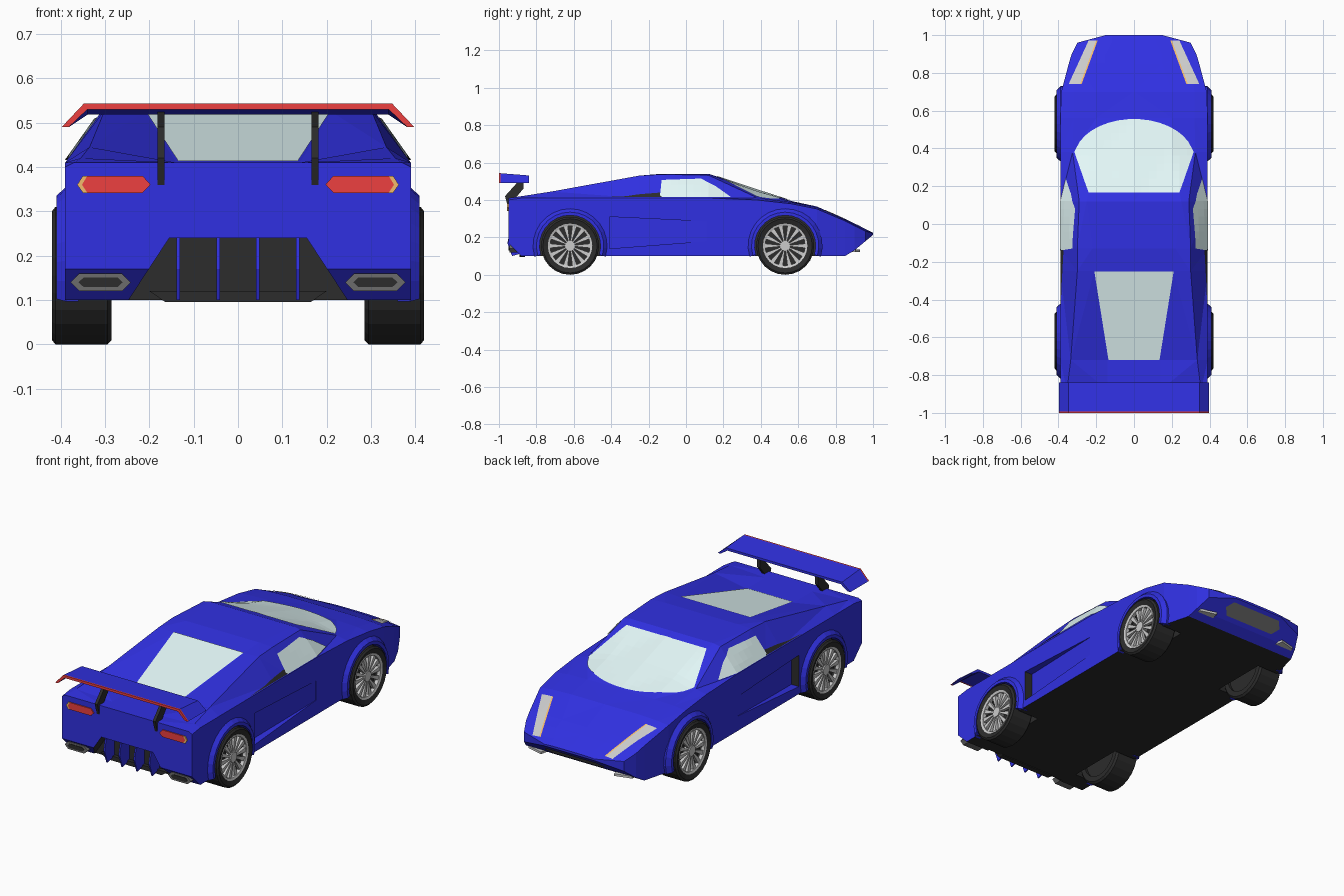
import bpy, bmesh, math
from mathutils import Vector
from mathutils.bvhtree import BVHTree

if "Cube" in bpy.data.objects:
    bpy.data.objects.remove(bpy.data.objects["Cube"])


def material(name, r, g, b):
    m = bpy.data.materials.new(name)
    m.diffuse_color = (r, g, b, 1)
    m.use_nodes = True
    m.node_tree.nodes["Principled BSDF"].inputs["Base Color"].default_value = m.diffuse_color
    return m


BLUE = material("blue_paint", .03, .03, .76)
BLACK = material("black", .025, .025, .025)
GLASS = material("glass", .78, .95, .95)
RED = material("red_lens", .85, .05, .05)
ORANGE = material("orange_lens", .9, .5, .15)
SILVER = material("silver", .75, .75, .75)
DARK = material("dark_grey", .15, .15, .15)


def finish(name, bm, mats, mirror=False):
    bmesh.ops.recalc_face_normals(bm, faces=bm.faces)
    me = bpy.data.meshes.new(name)
    bm.to_mesh(me)
    bm.free()
    ob = bpy.data.objects.new(name, me)
    bpy.context.collection.objects.link(ob)
    for m in mats:
        me.materials.append(m)
    if mirror:
        ob.modifiers.new("mirror", 'MIRROR').use_mirror_merge = False
    return ob


def lift(p, axis, t):
    v = list(p)
    v.insert(axis, t)
    return Vector(v)


def loft(rings, closed=False):
    bm = bmesh.new()
    vs = [[bm.verts.new(p) for p in r] for r in rings]
    pairs = list(zip(vs, vs[1:])) + ([(vs[-1], vs[0])] if closed else [])
    for a, b in pairs:
        for i in range(len(a)):
            j = (i + 1) % len(a)
            bm.faces.new((a[i], a[j], b[j], b[i]))
    if not closed:
        bm.faces.new(vs[0])
        bm.faces.new(vs[-1])
    return bm


def prism(name, pts, axis, a, b, mat, mirror=False):
    return finish(name, loft([[lift(p, axis, t) for p in pts] for t in (a, b)]), [mat], mirror)


def lathe(name, profile, y, z, mat, a0=0, a1=360, n=24):
    # profile holds (radius, x) points swept round the wheel axis
    full = a1 - a0 == 360
    rings = []
    for k in range(n if full else n + 1):
        t = math.radians(a0 + (a1 - a0) * k / n)
        rings.append([(x, y + r * math.cos(t), z + r * math.sin(t)) for r, x in profile])
    return finish(name, loft(rings, full), [mat], True)


def circle(y, z, r, n=24):
    return [(y + r * math.cos(math.tau * k / n), z + r * math.sin(math.tau * k / n)) for k in range(n)]


# Body shell: y, sill z, side x, shoulder z, roof edge x z, inner x z, centre z
stations = [
    (-.95, .17, .39, .40, .37, .41, .14, .41, .41),
    (-.88, .10, .39, .41, .355, .42, .14, .41, .41),
    (-.72, .10, .39, .41, .335, .445, .14, .41, .41),
    (-.25, .10, .39, .41, .30, .53, .21, .525, .525),
    (-.13, .10, .39, .41, .30, .537, .22, .54, .54),
    (.12, .10, .39, .41, .29, .532, .25, .54, .54),
    (.38, .10, .39, .40, .325, .412, .20, .442, .453),
    (.56, .10, .39, .38, .32, .388, .20, .392, .395),
    (.70, .10, .385, .352, .32, .36, .20, .365, .365),
    (.85, .10, .345, .288, .30, .294, .15, .297, .298),
    (.90, .13, .33, .262, .28, .269, .15, .274, .275),
    (.96, .18, .30, .233, .25, .238, .12, .244, .245),
    (1.0, .213, .15, .222, .12, .224, .06, .225, .225),
]
rings = []
for y, b, xs, zs, xr, zr, xi, zi, zc in stations:
    half = [(xs, b), (xs, zs), (xr, zr), (xi, zi)]
    rings.append([(x, y, z) for x, z in half] + [(0, y, zc)] + [(-x, y, z) for x, z in half[::-1]])
bm = loft(rings)
bmesh.ops.triangulate(bm, faces=bm.faces)
bmesh.ops.recalc_face_normals(bm, faces=bm.faces)
for f in bm.faces:
    f.material_index = int(f.normal.z < -.9)
tree = BVHTree.FromBMesh(bm)
body = finish("body_shell", bm, [BLUE, BLACK])


def cut(cutter, black=lambda f: True):
    cutter.data.materials.clear()
    for m in (BLUE, BLACK):
        cutter.data.materials.append(m)
    for f in cutter.data.polygons:
        f.material_index = int(black(f))
    cutter.hide_render = True
    cutter.hide_set(True)
    mod = body.modifiers.new("cut", 'BOOLEAN')
    mod.operation = 'DIFFERENCE'
    mod.object = cutter


def decal(name, pts, axis, sign, mat, mirror=False, step=.04):
    # Flat outline, sliced into a grid and projected onto the body
    bm = bmesh.new()
    bm.faces.new([bm.verts.new(lift(p, axis, 2 * sign)) for p in pts])
    for ax in range(3):
        if ax == axis:
            continue
        n = Vector([float(ax == k) for k in range(3)])
        for k in range(-25, 26):
            bmesh.ops.bisect_plane(bm, geom=bm.verts[:] + bm.edges[:] + bm.faces[:],
                                   plane_co=n * k * step, plane_no=n)
    ray = lift((0, 0), axis, -sign)
    for v in bm.verts:
        hit, normal = tree.ray_cast(v.co, ray)[:2]
        if hit is None:
            hit, normal = tree.find_nearest(v.co)[:2]
        v.co = hit + normal * .004
    me_ob = finish(name, bm, [mat], mirror)
    out = sum(p.normal[axis] * p.area for p in me_ob.data.polygons)
    if out * sign < 0:
        me_ob.data.flip_normals()
    return me_ob


# Wheels, wells and arch flares
WZ = .155
for end, wy in (("rear", -.62), ("front", .53)):
    cut(prism(end + "_well_cutter", circle(wy, WZ, .168, 32), 0, .26, .5, BLACK, True))
    lathe(end + "_arch_flare", [(.163, .36), (.163, .41), (.18, .41), (.2, .388), (.2, .36)],
          wy, WZ, BLUE, -17, 197, 16)
    lathe(end + "_tyre", [(.117, .41), (.145, .42), (.155, .412), (.155, .295), (.145, .285), (.117, .285)],
          wy, WZ, BLACK)
    lathe(end + "_rim", [(.119, .395), (.119, .414), (.107, .41), (.107, .39)], wy, WZ, SILVER)
    prism(end + "_wheel_back", circle(wy, WZ, .118), 0, .30, .375, BLACK, True)
    prism(end + "_hub", circle(wy, WZ, .028, 14), 0, .37, .41, SILVER, True)
    for k in range(14):
        t = math.tau * k / 14
        c, s = math.cos(t), math.sin(t)
        pts = [(wy + r * c - w * s, WZ + r * s + w * c)
               for r, w in ((.02, -.003), (.11, -.012), (.11, .012), (.02, .003))]
        prism(f"{end}_spoke_{k + 1}", pts, 0, .388, .405, SILVER, True)

# Door scoop, deepening towards a black intake ahead of the rear wheel
scoop = loft([[(.345, -.41, .14), (.5, -.41, .14), (.5, -.41, .31), (.345, -.41, .31)],
              [(.389, .11, .18), (.5, .11, .18), (.5, .11, .285), (.389, .11, .285)]])
cut(finish("scoop_cutter", scoop, [BLACK], True), lambda f: f.normal.y < -.9)
decal("shoulder_intake", [(.37, -.14), (.387, -.13), (.387, -.45)], 2, 1, BLACK, True)

# Rear diffuser opening with fins
cut(prism("diffuser_cutter", [(-.155, .24), (.155, .24), (.26, .08), (-.26, .08)], 1, -1.1, -.87, BLACK))
for k, x in enumerate((.045, .135)):
    prism(f"diffuser_fin_{k + 1}", [(-.94, .24), (-.955, .17), (-.93, .10), (-.86, .12), (-.86, .24)],
          0, x - .004, x + .004, BLUE, True)
prism("diffuser_floor", [(-.2, .12), (.2, .12), (.165, .096), (-.165, .096)], 1, -.89, -.86, BLACK)


def hexagon(cx, cz, w, h, tip):
    return [(cx - w, cz), (cx - w + tip, cz + h), (cx + w - tip, cz + h),
            (cx + w, cz), (cx + w - tip, cz - h), (cx - w + tip, cz - h)]


# Exhausts and tail lights
prism("exhaust", hexagon(.31, .14, .068, .02, .02), 1, -.945, -.87, DARK, True)
prism("exhaust_bore", hexagon(.31, .14, .05, .011, .012), 1, -.948, -.88, BLACK, True)
prism("tail_light", [(.197, .36), (.215, .38), (.34, .38), (.352, .36), (.34, .342), (.215, .342)],
      1, -.956, -.94, RED, True)
prism("tail_indicator", [(.352, .36), (.34, .38), (.35, .38), (.363, .36), (.35, .342), (.34, .342)],
      1, -.956, -.94, ORANGE, True)

# Windows
arc = [(.315 * math.sin(t), .38 + .175 * (math.cos(t) - .15) / .85)
       for t in [math.radians(a) for a in range(-75, 76, 10)]]
decal("windshield", [(-.24, .165), (-.315, .38)] + arc + [(.315, .38), (.24, .165)], 2, 1, GLASS)
decal("rear_window", [(-.21, -.25), (.21, -.25), (.135, -.72), (-.135, -.72)], 2, 1, GLASS)
decal("side_window", [(-.14, .413), (.24, .413), (.16, .47), (.08, .512), (-.13, .505)], 0, 1, GLASS, True)

# Nose: headlights, grille and splitter plates
decal("headlight", [(.20, .97), (.24, .97), (.345, .74), (.285, .74)], 2, 1, SILVER, True)
decal("headlight_trim", [(.192, .97), (.20, .97), (.285, .74), (.277, .74)], 2, 1, ORANGE, True)
decal("front_grille", hexagon(0, .173, .18, .026, .03), 1, 1, DARK)
prism("splitter_plate", [(.20, .84), (.32, .84), (.31, .905), (.22, .93)], 2, .122, .134, SILVER, True)

# Rear wing with drooped tips, red trailing edge and two struts
wing = [(-.398, .49), (-.348, .543), (.348, .543), (.398, .49),
        (.382, .49), (.34, .53), (-.34, .53), (-.382, .49)]
blade = prism("wing_blade", wing, 1, -.992, -.84, BLUE)
for v in blade.data.vertices:
    if v.co.y > -.9:
        v.co.z -= .012 if abs(v.co.x) < .36 else 0
prism("wing_light_strip", wing, 1, -1.0, -.992, RED)
prism("wing_strut", [(-.87, .525), (-.92, .53), (-.905, .49), (-.968, .42), (-.945, .342), (-.92, .40), (-.87, .46)],
      0, .166, .182, BLACK, True)
